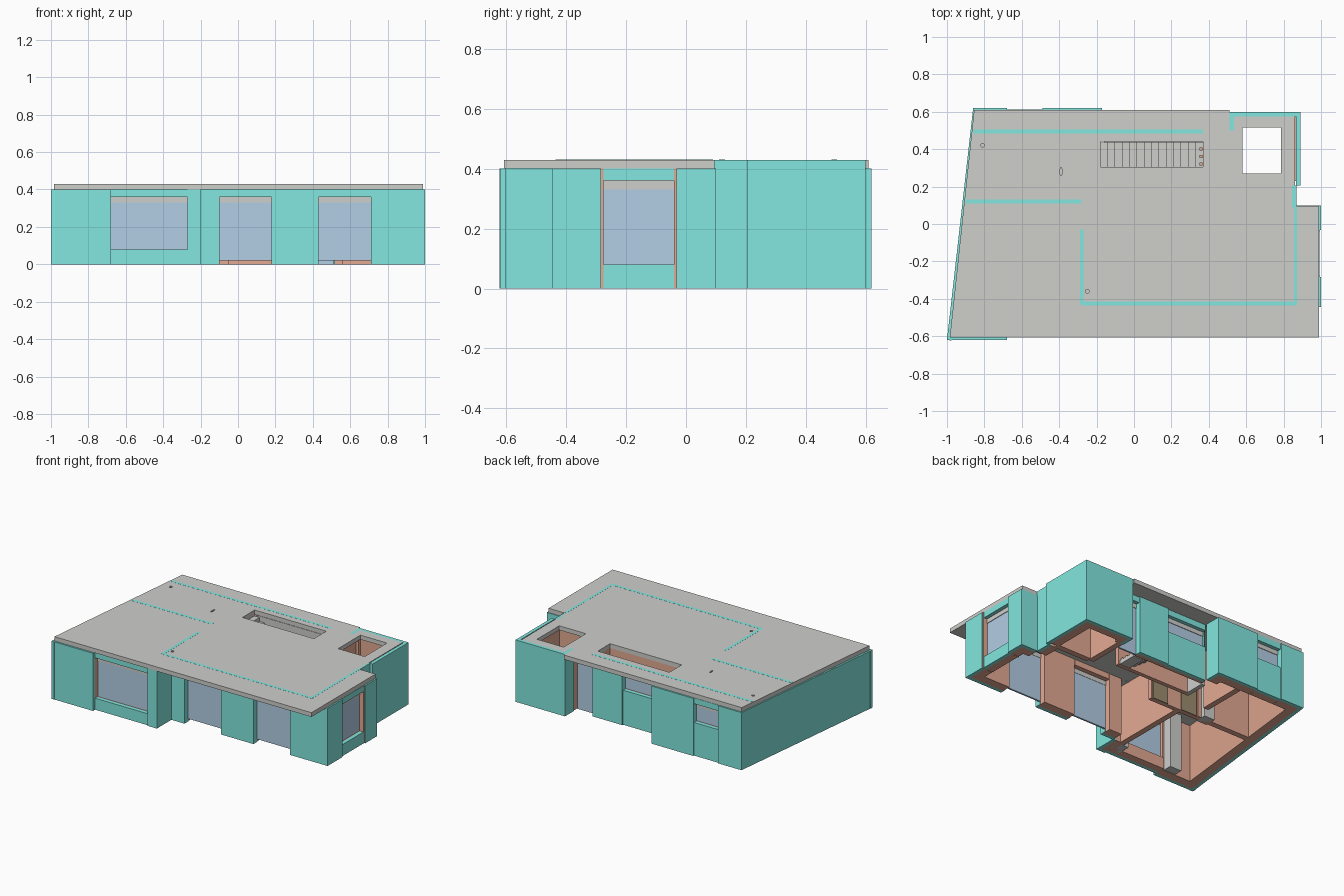
import bpy, bmesh, math
from mathutils import Vector

if "Cube" in bpy.data.objects:
    bpy.data.objects.remove(bpy.data.objects["Cube"])


def material(name, rgb):
    m = bpy.data.materials.new(name)
    m.diffuse_color = (*rgb, 1)
    m.use_nodes = True
    m.node_tree.nodes["Principled BSDF"].inputs["Base Color"].default_value = m.diffuse_color
    return m


TEAL = material("teal insulation", (0.23, 0.81, 0.75))
BRICK = material("salmon masonry", (0.77, 0.40, 0.29))
GREY = material("grey concrete", (0.62, 0.62, 0.60))
GLASS = material("blue grey glass", (0.45, 0.62, 0.78))
WOOD = material("olive wood", (0.33, 0.27, 0.16))
EAVE = 0.40      # wall top, underside of the roof slab
ROOF = 0.43      # top of the roof slab


def finish(name, bm, mat):
    bmesh.ops.recalc_face_normals(bm, faces=bm.faces)
    mesh = bpy.data.meshes.new(name)
    bm.to_mesh(mesh)
    bm.free()
    mesh.materials.append(mat)
    obj = bpy.data.objects.new(name, mesh)
    bpy.context.collection.objects.link(obj)
    return obj


def prism(bm, pts, z0, z1):
    low = [bm.verts.new((x, y, z0)) for x, y in pts]
    high = [bm.verts.new((x, y, z1)) for x, y in pts]
    bm.faces.new(low[::-1])
    bm.faces.new(high)
    for i in range(len(pts)):
        j = (i + 1) % len(pts)
        bm.faces.new((low[i], low[j], high[j], high[i]))


def box(name, x0, x1, y0, y1, z0, z1, mat):
    bm = bmesh.new()
    prism(bm, [(x0, y0), (x1, y0), (x1, y1), (x0, y1)], z0, z1)
    return finish(name, bm, mat)


def wall(name, p, q, openings=(), top=EAVE, trim=(0.024, 0.024), depth=0.085):
    """Insulated wall from p to q, inside on the left.
    Openings are (start, end, sill) in distance along the wall."""
    p, q = Vector(p), Vector(q)
    length = (q - p).length
    d = (q - p).normalized()
    n = Vector((-d.y, d.x))
    skin, reveal = 0.024, 0.004
    layers = {k: bmesh.new() for k in ("insulation", "masonry", "window_pane", "blind_box")}

    def slab(layer, a, b, o0, o1, z0, z1):
        if b - a > 1e-4 and z1 - z0 > 1e-4:
            pts = [p + d * s + n * o for s, o in ((a, o0), (b, o0), (b, o1), (a, o1))]
            prism(layers[layer], pts, z0, z1)

    cursor = 0.0
    for a, b, sill in list(openings) + [(length, length, 0)]:
        # full height pier
        slab("insulation", cursor, a, 0, skin, 0, top)
        s = trim[0] if cursor == 0 else cursor + reveal
        e = length - trim[1] if a == length else a - reveal
        slab("masonry", s, e, skin, depth, 0, EAVE)
        if cursor > 0 and cursor < length:
            slab("insulation", cursor, cursor + reveal, skin, 0.045, 0, EAVE)
        if 0 < a < length:
            slab("insulation", a - reveal, a, skin, 0.045, 0, EAVE)
        if b > a:
            # lintel, parapet, blind box and glazing
            slab("insulation", a, b, 0.008, skin + 0.008, 0.36, top)
            slab("masonry", a, b, skin + 0.008, depth, 0.36, EAVE)
            if sill > 0.05:
                slab("insulation", a, b, 0.008, skin + 0.008, 0, sill)
                slab("masonry", a, b, skin + 0.008, depth, 0, sill)
            slab("blind_box", a, b, 0.034, 0.052, 0.33, 0.36)
            slab("window_pane", a, b, 0.038, 0.05, sill, 0.33)
        cursor = b
    mats = {"insulation": TEAL, "masonry": BRICK, "window_pane": GLASS, "blind_box": GREY}
    for key, bm in layers.items():
        if bm.verts:
            finish(name + "_" + key, bm, mats[key])
        else:
            bm.free()


# Outer walls, counterclockwise
wall("front_left", (-1, -0.62), (-0.68, -0.62), trim=(0.024, 0))
wall("front_bay", (-0.68, -0.605), (-0.2, -0.605), [(0, 0.41, 0.08)])
wall("bay_side", (-0.2, -0.605), (-0.2, -0.44), trim=(0.085, 0))
wall("front_right", (-0.2, -0.445), (1, -0.445),
     [(0.10, 0.38, 0.02), (0.63, 0.91, 0.02)], trim=(0, 0.024))
wall("right", (1, -0.445), (1, 0.1), [(0.162, 0.413, 0.08)])
wall("right_step", (1, 0.1), (0.87, 0.1), trim=(0.024, 0))
wall("shaft_link", (0.87, 0.09), (0.87, 0.205), top=ROOF, trim=(0, 0), depth=0.08)
wall("shaft_right", (0.89, 0.205), (0.89, 0.6), top=ROOF)
wall("shaft_back", (0.89, 0.6), (0.51, 0.6), top=ROOF, depth=0.075)
wall("shaft_left", (0.51, 0.6), (0.51, 0.5), top=ROOF, trim=(0.024, 0), depth=0.065)
wall("back_recess", (0.51, 0.5), (-0.17, 0.5),
     [(0, 0.14, 0.0), (0.37, 0.68, 0.24)], depth=0.055)
wall("recess_side", (-0.17, 0.5), (-0.17, 0.62), trim=(0, 0.024))
wall("back", (-0.17, 0.62), (-0.86, 0.62), [(0.32, 0.51, 0.23)])
wall("left", (-0.86, 0.62), (-1, -0.62))

# Masonry edges beside the right window
for y in (-0.279, -0.036):
    box("window_jamb", 0.91, 0.994, y - 0.004, y + 0.004, 0, EAVE, BRICK)


# Roof slab with stair, shaft and pipe openings
def rect(x0, x1, y0, y1):
    return [(x0, y0), (x1, y0), (x1, y1), (x0, y1)]


def ring(cx, cy, rx, ry, n=10):
    return [(cx + rx * math.cos(2 * math.pi * i / n), cy + ry * math.sin(2 * math.pi * i / n))
            for i in range(n)]


PIPES = ((-0.81, 0.42, 0.01, 0.01), (-0.25, -0.36, 0.01, 0.01), (-0.39, 0.28, 0.006, 0.022))
outline = [(-0.985, -0.608), (0.99, -0.608), (0.99, 0.095), (0.86, 0.095), (0.86, 0.576),
           (0.51, 0.576), (0.51, 0.61), (-0.855, 0.61)]
loops = [outline, rect(-0.18, 0.37, 0.305, 0.44), rect(0.58, 0.785, 0.27, 0.515)]
loops += [ring(*pipe) for pipe in PIPES]
bm = bmesh.new()
for loop in loops:
    vs = [bm.verts.new((x, y, EAVE)) for x, y in loop]
    for i in range(len(vs)):
        bm.edges.new((vs[i - 1], vs[i]))
bmesh.ops.triangle_fill(bm, edges=bm.edges[:], use_beauty=True)
ext = bmesh.ops.extrude_face_region(bm, geom=bm.faces[:], use_keep_orig=True)
for v in ext["geom"]:
    if isinstance(v, bmesh.types.BMVert):
        v.co.z = ROOF
finish("roof_slab", bm, GREY)

# Grey caps closing the pipe openings
for x, y, rx, ry in PIPES:
    box("pipe_cap", x - rx, x + rx, y - ry, y + ry, EAVE - 0.001, EAVE + 0.004, GREY)

# Thin insulation lines on the roof
for x0, x1, y0, y1 in ((-0.86, 0.37, 0.485, 0.505), (-0.9, -0.28, 0.11, 0.13),
                       (-0.29, -0.27, -0.43, -0.03), (-0.28, 0.87, -0.435, -0.415),
                       (0.855, 0.872, -0.43, 0.09)):
    box("roof_insulation_line", x0, x1, y0, y1, ROOF, ROOF + 0.0006, TEAL)

# Inner partitions
for x0, x1, y0, y1 in ((-0.30, -0.26, -0.52, 0.08), (-0.90, -0.42, 0.08, 0.12),
                       (-0.42, -0.05, 0.08, 0.11), (-0.42, -0.38, 0.22, 0.53),
                       (0.515, 0.555, 0.22, 0.50), (0.555, 0.82, 0.20, 0.24)):
    box("partition", x0, x1, y0, y1, 0, EAVE, BRICK)

# Inner doors
for x in (-0.12, -0.35):
    box("inner_door", x - 0.06, x + 0.06, 0.11, 0.118, 0, 0.35, WOOD)

# Stair walls, grey lining and flight
box("stair_wall_front", -0.20, 0.38, 0.275, 0.304, 0, EAVE, BRICK)
box("stair_lining_back", -0.16, 0.38, 0.437, 0.444, 0.24, EAVE, GREY)
box("stair_end_wall", -0.21, -0.18, 0.275, 0.44, 0, EAVE, GREY)
box("stair_head_wall", 0.371, 0.385, 0.275, 0.437, 0.25, EAVE, BRICK)
STEPS = 14
run = 0.55 / STEPS
for i in range(STEPS):
    x = -0.18 + i * run
    z = 0.39 * (1 - i / STEPS)
    box("stair_tread", x, x + run, 0.306, 0.437, max(0, z - 0.06), z, GREY)
for y in (0.32, 0.36, 0.40):
    box("stair_foot_block", 0.35, 0.366, y - 0.008, y + 0.008, 0.028, 0.04, BRICK)

# Concrete columns
for x0, x1, y0, y1 in ((-0.34, -0.255, -0.55, -0.46), (-0.78, -0.69, -0.53, -0.47),
                       (-0.53, -0.45, 0.07, 0.15)):
    box("column", x0, x1, y0, y1, 0, EAVE, GREY)
